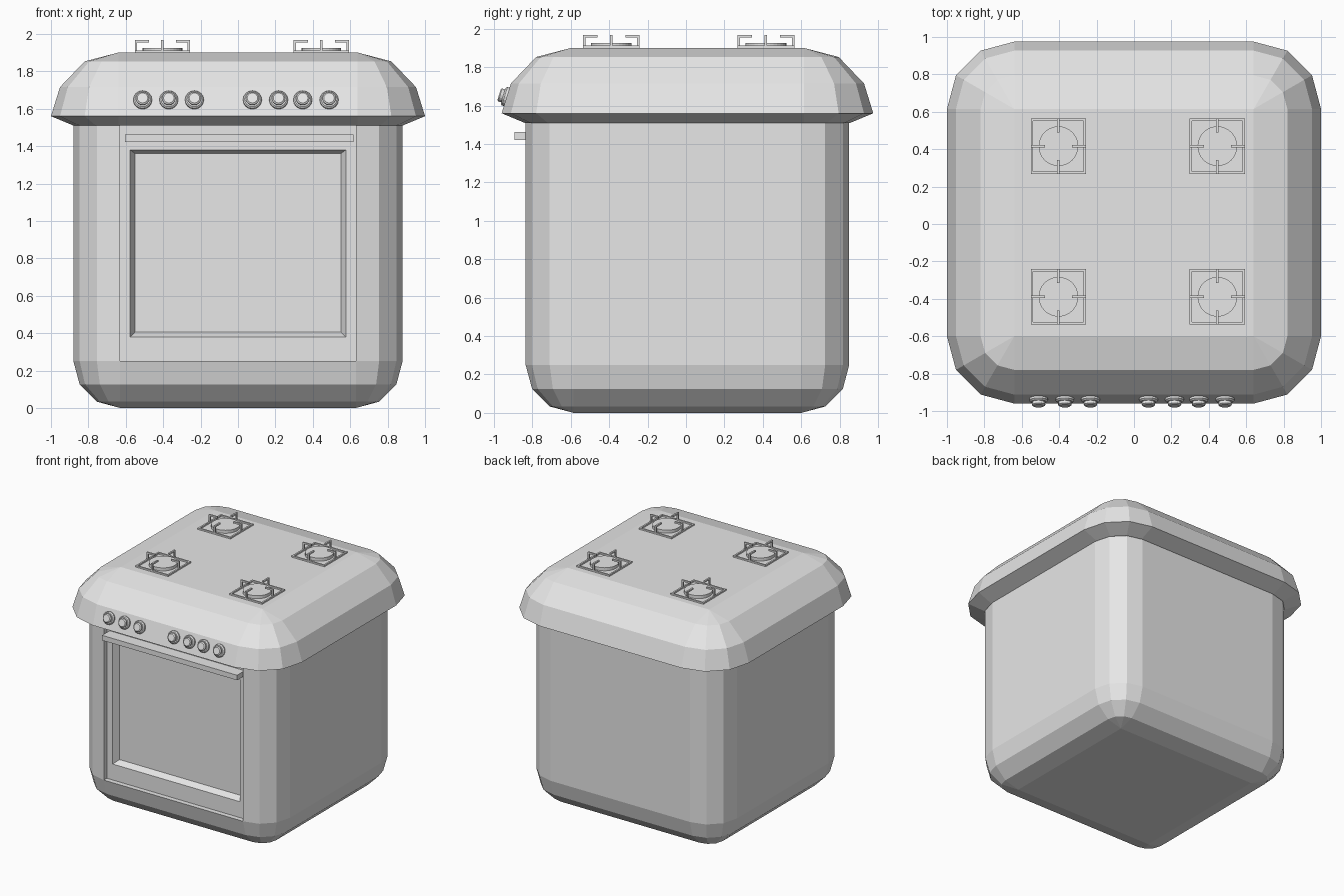
import bpy, bmesh
from math import sin, cos, pi, radians
from mathutils import Matrix, Vector

if "Cube" in bpy.data.objects:
    bpy.data.objects.remove(bpy.data.objects["Cube"])

GREY = bpy.data.materials.new("light grey")
GREY.use_nodes = True
GREY.diffuse_color = (0.8, 0.8, 0.8, 1)
GREY.node_tree.nodes["Principled BSDF"].inputs["Base Color"].default_value = (0.8, 0.8, 0.8, 1)


def finish(name, bm):
    bmesh.ops.remove_doubles(bm, verts=bm.verts, dist=0.0005)
    bmesh.ops.recalc_face_normals(bm, faces=bm.faces)
    mesh = bpy.data.meshes.new(name)
    bm.to_mesh(mesh)
    bm.free()
    mesh.materials.append(GREY)
    obj = bpy.data.objects.new(name, mesh)
    bpy.context.collection.objects.link(obj)
    return obj


def bridge(bm, a, b):
    n = len(a)
    for i in range(n):
        bm.faces.new((a[i], a[(i + 1) % n], b[(i + 1) % n], b[i]))


def loft(core, levels, seg=3):
    """Stack rounded rectangles, each level giving corner radius and height."""
    bm = bmesh.new()
    cx, front, back = core
    corners = ((cx, back), (-cx, back), (-cx, front), (cx, front))
    rings = []
    for r, z in levels:
        ring = []
        for q, (x, y) in enumerate(corners):
            for s in range(seg + 1):
                a = (q + s / seg) * pi / 2
                ring.append(bm.verts.new((x + r * cos(a), y + r * sin(a), z)))
        rings.append(ring)
    for a, b in zip(rings, rings[1:]):
        bridge(bm, a, b)
    bm.faces.new(rings[0])
    bm.faces.new(rings[-1])
    bmesh.ops.remove_doubles(bm, verts=bm.verts, dist=0.0005)
    bmesh.ops.recalc_face_normals(bm, faces=bm.faces)
    return bm


def box(bm, x0, x1, y0, y1, z0, z1):
    size = Matrix.Diagonal((x1 - x0, y1 - y0, z1 - z0, 1))
    centre = Matrix.Translation(((x0 + x1) / 2, (y0 + y1) / 2, (z0 + z1) / 2))
    bmesh.ops.create_cube(bm, size=1, matrix=centre @ size)


# Body with rounded lower edges and a recessed door in its front face
R, RIM = 0.25, 1.51
FRONT = -0.835
levels = [(R * sin(a), R - R * cos(a)) for a in (i * pi / 6 for i in range(4))]
body = loft((0.63, FRONT + R, 0.6), levels + [(R, RIM)])
front_face = max((f for f in body.faces if f.normal.y < -0.99), key=lambda f: f.calc_area())
body.faces.remove(front_face)
rings = []
for x, z0, z1, depth in ((0.63, R, RIM, 0), (0.63, R, RIM, 0.04),
                         (0.577, 0.38, 1.38, 0.04), (0.55, 0.405, 1.36, 0.09)):
    rings.append([body.verts.new((px, FRONT + depth, pz))
                  for px, pz in ((-x, z0), (x, z0), (x, z1), (-x, z1))])
for a, b in zip(rings, rings[1:]):
    bridge(body, a, b)
body.faces.new(rings[-1])
finish("oven_body", body)

# Overhanging rounded hob top
hood = loft((0.64, -0.6, 0.61), [(0.24, RIM), (0.36, 1.56), (0.312, 1.715), (0.18, 1.853), (0, 1.9)])
for v in hood.verts:
    if v.co.y > 0:
        v.co.y += 0.005
finish("hob_top", hood)

# Door handle bar
bm = bmesh.new()
box(bm, -0.605, 0.617, -0.893, FRONT + 0.04, 1.422, 1.463)
finish("door_handle", bm)

# Row of control knobs, tilted with the sloping front panel
tilt = Vector((0, -0.155, 0.048)).to_track_quat('Z', 'Y').to_matrix().to_4x4()
profile = ((0.05, -0.01), (0.05, 0.012), (0.042, 0.02), (0.034, 0.02), (0.036, 0.036), (0.028, 0.042))
for n, x in enumerate((-0.51, -0.37, -0.233, 0.077, 0.217, 0.346, 0.487)):
    bm = bmesh.new()
    rings = [[bm.verts.new((r * cos(i * pi / 8), r * sin(i * pi / 8), h)) for i in range(16)]
             for r, h in profile]
    for a, b in zip(rings, rings[1:]):
        bridge(bm, a, b)
    bm.faces.new(rings[0])
    bm.faces.new(rings[-1])
    bm.transform(Matrix.Translation((x, -0.933, 1.645)) @ tilt)
    finish(f"knob_{n + 1}", bm)

# Burners: square frame, four bent pan supports and a round cap
HALF, W, TOP = 0.148, 0.013, 1.9
for x in (-0.404, 0.446):
    for y in (-0.389, 0.416):
        bm = bmesh.new()
        for turn in range(4):
            part = bmesh.new()
            box(part, HALF - W, HALF, -HALF, HALF, TOP - 0.005, TOP + 0.012)
            box(part, HALF - W, HALF, -W / 2, W / 2, TOP, TOP + 0.068)
            box(part, 0.073, HALF, -W / 2, W / 2, TOP + 0.055, TOP + 0.068)
            part.transform(Matrix.Translation((x, y, 0)) @ Matrix.Rotation(radians(90 * turn), 4, 'Z'))
            temp = bpy.data.meshes.new("pan_support_part")
            part.to_mesh(temp)
            part.free()
            bm.from_mesh(temp)
            bpy.data.meshes.remove(temp)
        side = ("left" if x > 0 else "right") + ("_front" if y < 0 else "_back")
        finish("pan_support_" + side, bm)
        bm = bmesh.new()
        bmesh.ops.create_cone(bm, cap_ends=True, segments=32, radius1=0.106, radius2=0.106,
                              depth=0.03, matrix=Matrix.Translation((x, y, TOP + 0.01)))
        finish("burner_" + side, bm)
